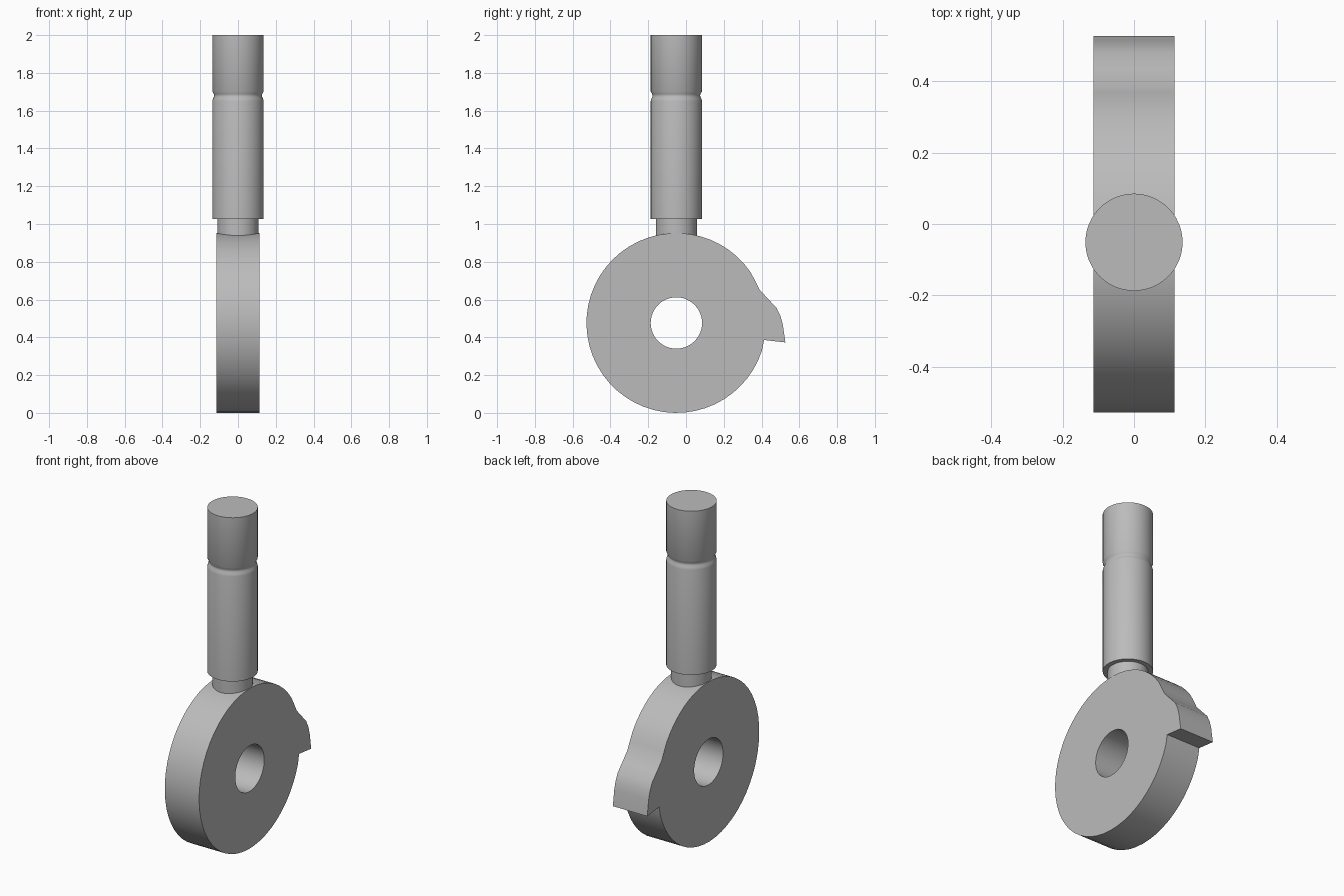
import bpy
import bmesh
from math import sin, cos, pi, radians, atan2

cube = bpy.data.objects.get("Cube")
if cube:
    bpy.data.objects.remove(cube, do_unlink=True)

CY, CZ, R, HALF = -0.051, 0.476, 0.476, 0.113   # disc centre, radius, half thickness

metal = bpy.data.materials.new("grey metal")
metal.use_nodes = True
metal.diffuse_color = (0.5, 0.5, 0.5, 1)
metal.node_tree.nodes["Principled BSDF"].inputs["Base Color"].default_value = (0.5, 0.5, 0.5, 1)


def finish(name, bm, angle):
    bmesh.ops.recalc_face_normals(bm, faces=bm.faces)
    mesh = bpy.data.meshes.new(name)
    bm.to_mesh(mesh)
    bm.free()
    mesh.materials.append(metal)
    obj = bpy.data.objects.new(name, mesh)
    bpy.context.collection.objects.link(obj)
    bpy.ops.object.select_all(action='DESELECT')
    obj.select_set(True)
    bpy.context.view_layer.objects.active = obj
    bpy.ops.object.shade_smooth_by_angle(angle=radians(angle))
    return obj


def arc(radius, start, end, n):
    steps = [start + (end - start) * i / n for i in range(n + 1)]
    return [(CY + radius * cos(a), CZ + radius * sin(a)) for a in steps]


# Cam disc: round outline with one ratchet tooth, and a central bore
tooth = [(0.413, 0.386), (0.526, 0.373), (0.513, 0.465), (0.501, 0.51), (0.48, 0.555),
         (0.435, 0.603), (0.39, 0.652), (0.367, 0.698)]
start = atan2(tooth[-1][1] - CZ, tooth[-1][0] - CY)
end = atan2(tooth[0][1] - CZ, tooth[0][0] - CY) + 2 * pi
outline = arc(R, start, end, 48)[1:-1] + tooth
bore = arc(0.136, 0, 2 * pi, 48)[:-1]

bm = bmesh.new()
for loop in (outline, bore):
    verts = [bm.verts.new((-HALF, y, z)) for y, z in loop]
    for i, v in enumerate(verts):
        bm.edges.new((v, verts[i - 1]))
bmesh.ops.triangle_fill(bm, use_beauty=True, edges=bm.edges[:])
side = bmesh.ops.extrude_face_region(bm, geom=bm.faces[:])
top = [g for g in side["geom"] if isinstance(g, bmesh.types.BMVert)]
bmesh.ops.translate(bm, verts=top, vec=(2 * HALF, 0, 0))
finish("cam_disc", bm, 35)

# Spindle: narrow neck, wide shank with a shallow rounded groove
profile = [(0, 0.85), (0.109, 0.85), (0.109, 1.026), (0.136, 1.026), (0.136, 1.65),
           (0.133, 1.662), (0.128, 1.672), (0.126, 1.68), (0.128, 1.688),
           (0.136, 1.703), (0.136, 2), (0, 2)]
bm = bmesh.new()
verts = [bm.verts.new((r, CY, z)) for r, z in profile]
edges = [bm.edges.new(pair) for pair in zip(verts, verts[1:])]
bmesh.ops.spin(bm, geom=verts + edges, cent=(0, CY, 0), axis=(0, 0, 1),
               angle=2 * pi, steps=48, use_duplicate=False)
bmesh.ops.remove_doubles(bm, verts=bm.verts, dist=0.0005)
finish("spindle", bm, 35)
